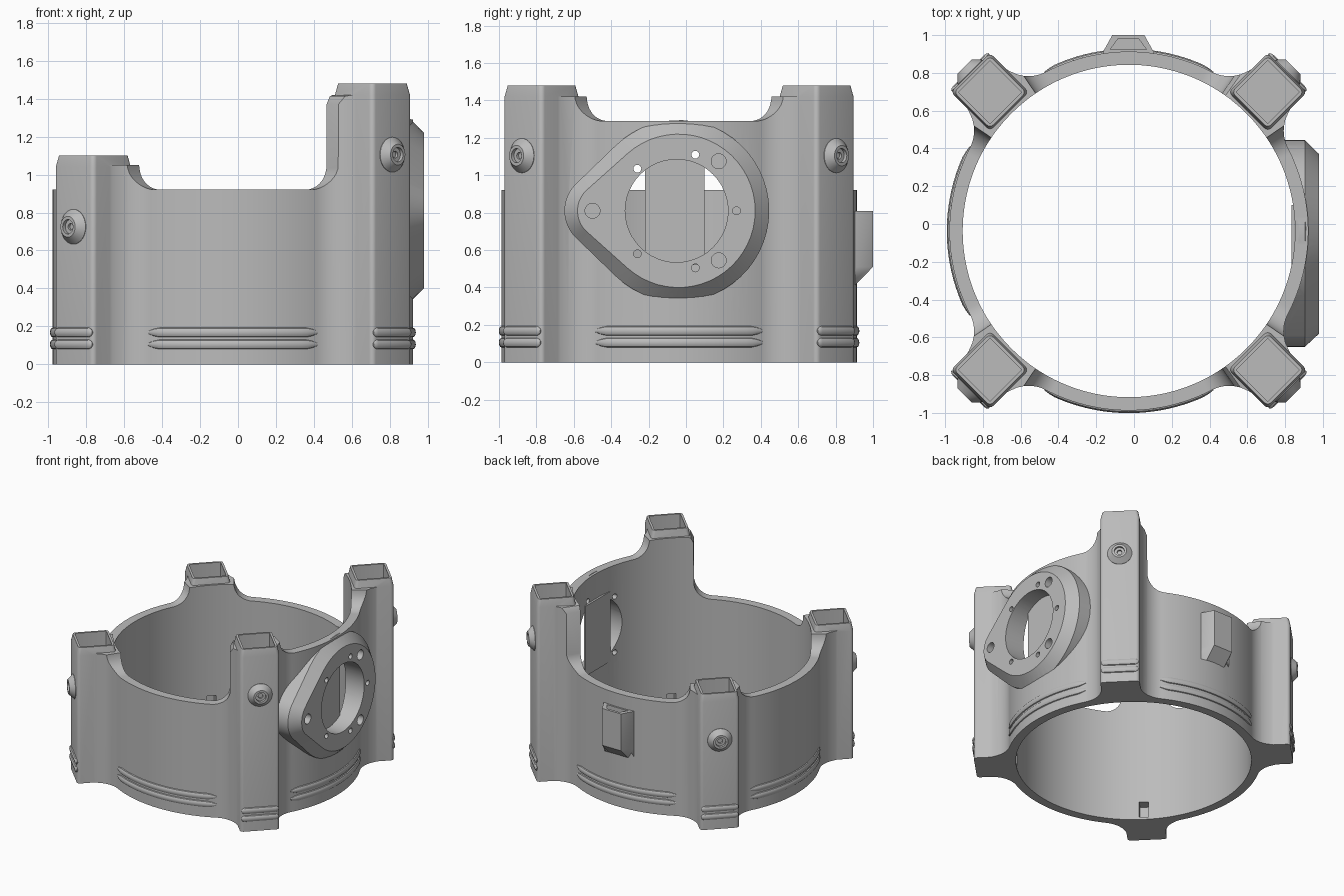
import bpy, bmesh
from math import sin, cos, pi, radians, sqrt, acos, atan2
from mathutils import Matrix, Vector

if "Cube" in bpy.data.objects:
    bpy.data.objects.remove(bpy.data.objects["Cube"])

grey = bpy.data.materials.new("plain grey")
grey.use_nodes = True
grey.diffuse_color = (0.5, 0.5, 0.5, 1)
grey.node_tree.nodes["Principled BSDF"].inputs["Base Color"].default_value = (0.5, 0.5, 0.5, 1)

CENTRE = Matrix.Translation((-0.027, -0.037, 0))
R_IN, R_OUT, POST_U, POST_H, FIL = 0.88, 0.95, 1.04, 0.147, 0.2
LOW_RIM, HIGH_RIM, LOW_TOP, HIGH_TOP = 0.92, 1.29, 1.10, 1.48
POSTS = {45: HIGH_TOP, 135: LOW_TOP, 225: LOW_TOP, 315: HIGH_TOP}


def loft(name, rings, matrix=Matrix(), closed=False):
    """Skin equal-count loops; cap both ends, or close the loop of loops."""
    bm = bmesh.new()
    loops = [[bm.verts.new(matrix @ Vector(p)) for p in ring] for ring in rings]
    pairs = list(zip(loops, loops[1:]))
    if closed:
        pairs.append((loops[-1], loops[0]))
    else:
        bm.faces.new(loops[0])
        bm.faces.new(loops[-1])
    n = len(loops[0])
    for a, b in pairs:
        for i in range(n):
            j = (i + 1) % n
            bm.faces.new((a[i], a[j], b[j], b[i]))
    bmesh.ops.recalc_face_normals(bm, faces=bm.faces)
    mesh = bpy.data.meshes.new(name)
    bm.to_mesh(mesh)
    bm.free()
    mesh.materials.append(grey)
    ob = bpy.data.objects.new(name, mesh)
    bpy.context.collection.objects.link(ob)
    return ob


def boolean(target, other, op):
    mod = target.modifiers.new("cut", 'BOOLEAN')
    mod.operation, mod.object, mod.solver = op, other, 'EXACT'
    bpy.context.view_layer.objects.active = target
    bpy.ops.object.modifier_apply(modifier=mod.name)
    bpy.data.objects.remove(other)


def box(name, lo, hi, matrix=Matrix()):
    (x, y, z), (X, Y, Z) = lo, hi
    return loft(name, [[(x, y, h), (X, y, h), (X, Y, h), (x, Y, h)] for h in (z, Z)], matrix)


def disc(r, x, y, z, n=48):
    """Circle facing along x."""
    return [(x, y + r * cos(2 * pi * i / n), z + r * sin(2 * pi * i / n)) for i in range(n)]


def frame(angle):
    return CENTRE @ Matrix.Rotation(radians(angle), 4, 'Z')


# Ring wall: outline flows into the posts, rim sweeps up beside them
fil_v = POST_H - 0.002 + FIL
fil_u = sqrt((R_OUT + FIL) ** 2 - fil_v ** 2)
in_post, on_ring = atan2(POST_H - 0.002, fil_u), atan2(fil_v, fil_u)


def outer_radius(phi):
    phi = abs(phi)
    if phi <= in_post:
        return fil_u / cos(phi) * cos(in_post) / cos(in_post)
    if phi >= on_ring:
        return R_OUT
    d = fil_u * cos(phi) + fil_v * sin(phi)
    return d - sqrt(max(0, d * d - fil_u ** 2 - fil_v ** 2 + FIL ** 2))


def rim_height(phi, rim, top):
    v, r = 0.9 * sin(abs(phi)), 0.13
    z = rim
    if v < 0.3:
        d = min(r, 0.3 - v)
        z = rim + r - sqrt(r * r - d * d)
    if v < 0.17:
        z = max(min(z, top - 0.04), top - 0.06 - max(0, v - 0.145) * 2)
    return z


half = [3.5, 7.2, 8.2, 9.5, 10.85, 10.95] + [11.4 + 0.6 * i for i in range(16)] + [22 + 2.3 * i for i in range(10)]
offsets = [-45] + [-a for a in reversed(half)] + [0] + half
sections = []
for angle, top in POSTS.items():
    for off in offsets:
        t, phi = radians(angle + off), radians(off)
        rim = HIGH_RIM if cos(t) > 0.708 else LOW_RIM
        z, r = rim_height(phi, rim, top), outer_radius(phi)
        sections.append([(R_IN * cos(t), R_IN * sin(t), 0), (r * cos(t), r * sin(t), 0),
                         (r * cos(t), r * sin(t), z), (R_IN * cos(t), R_IN * sin(t), z)])
body = loft("ring_housing", sections, CENTRE, closed=True)


# Corner posts with tapered tops
def square(h, z, r=0.025):
    pts = []
    for k in range(4):
        a = pi / 4 + k * pi / 2
        cx, cy = (h - r) * sqrt(2) * cos(a), (h - r) * sqrt(2) * sin(a)
        for i in range(5):
            b = k * pi / 2 + i * pi / 8
            pts.append((POST_U + cx + r * cos(b), cy + r * sin(b), z))
    return pts


for angle, top in POSTS.items():
    boolean(body, loft("post", [square(POST_H, 0), square(POST_H, top - 0.06),
                                square(POST_H - 0.012, top)], frame(angle)), 'UNION')


# Side mount: teardrop flange with a sloped edge
FY, FZ = -0.04, 0.81


def teardrop(x, R, r, nose):
    a = acos((R - r) / (FY - nose))
    pts = []
    for i in range(41):
        t = -(pi - a) + 2 * (pi - a) * i / 40
        pts.append((x, FY + R * cos(t), FZ + R * sin(t)))
    for i in range(17):
        t = pi - a + 2 * a * i / 16
        pts.append((x, nose + r * cos(t), FZ + r * sin(t)))
    return pts


flange = loft("flange", [teardrop(0.5, 0.485, 0.2, -0.45), teardrop(0.905, 0.485, 0.2, -0.45),
                         teardrop(0.98, 0.41, 0.15, -0.43)])
core = loft("core", [[(0.9 * cos(2 * pi * i / 128), 0.9 * sin(2 * pi * i / 128), z) for i in range(128)]
                     for z in (-0.5, 2)], CENTRE)
boolean(flange, core, 'DIFFERENCE')
boolean(body, flange, 'UNION')


# Rear clip: wedge-bottomed block with a pocket from above
def clip_ring(z, deepest):
    pts = [(0.135, 0.88), (0.135, 0.91), (0.085, 1.0)]
    pts = pts + [(-x, y) for x, y in reversed(pts)]
    return [(x - 0.03, min(y, deepest + 0.01 * (y - 0.9)), z) for x, y in pts]


boolean(body, loft("clip", [clip_ring(0.41, 0.9), clip_ring(0.51, 1.0), clip_ring(0.81, 1.0)]), 'UNION')
pocket = [(0.095, 0.925), (0.055, 0.98), (-0.055, 0.98), (-0.095, 0.925)]
boolean(body, loft("pocket", [[(x - 0.03, y, z) for x, y in pocket] for z in (0.55, 0.9)]), 'DIFFERENCE')

# Post sockets and the small slots low on the inside
for angle, top in POSTS.items():
    boolean(body, loft("socket", [square(0.118, 0.2, 0.006), square(0.118, 2, 0.006)], frame(angle)), 'DIFFERENCE')
    boolean(body, box("slot", (0.8, -0.035, 0.02), (0.96, 0.035, 0.15), frame(angle)), 'DIFFERENCE')

# Mount openings: main bore, through holes, shallow holes
boolean(body, loft("bore", [disc(0.275, x, FY - 0.01, FZ) for x in (0.5, 1.2)]), 'DIFFERENCE')
for y, z in ((-0.26, 1.035), (0.05, 1.11), (0.27, 0.81), (-0.26, 0.58), (0.05, 0.505)):
    boolean(body, loft("hole", [disc(0.021, x, y, z, 16) for x in (0.5, 1.2)]), 'DIFFERENCE')
for y, z in ((-0.5, 0.81), (0.175, 1.075), (0.175, 0.545)):
    boolean(body, loft("hole", [disc(0.04, x, y, z, 24) for x in (0.9, 1.2)]), 'DIFFERENCE')

# Flat strip across the bore
parts = [body, box("bore_strip", (0.834, -0.22, 0.52), (0.85, 0.10, 1.09))]

# Screw bosses on the outer post faces
for n, (angle, top) in enumerate(POSTS.items()):
    profile = [(0.092, 0.13), (0.092, 0.15), (0.055, 0.19), (0.038, 0.19), (0.038, 0.17), (0.018, 0.17), (0.018, 0.155)]
    parts.append(loft(f"screw_boss_{n + 1}", [disc(r, POST_U + u, 0, top - 0.375, 32) for r, u in profile],
                      frame(angle)))


# Paired ribs around the foot of the wall and the posts
def rib_section(place, s, z):
    return [place(0.014 * s * cos(t), z + 0.025 * s * sin(t)) for t in [2 * pi * i / 12 for i in range(12)]]


ends = [0.3, 0.75, 1]
for n in range(4):
    for z, level in ((0.105, "lower"), (0.168, "upper")):
        rings = []
        for i in range(29):
            t = radians(-28 + 2 * i)
            s = ends[min(i, 28 - i, 2)]
            rings.append(rib_section(lambda d, h: ((R_OUT + d) * cos(t), (R_OUT + d) * sin(t), h), s, z))
        parts.append(loft(f"wall_rib_{level}_{n + 1}", rings, frame(90 * n)))
        rings = []
        for v, s in ((-0.14, 0.3), (-0.13, 0.75), (-0.115, 1), (0.115, 1), (0.13, 0.75), (0.14, 0.3)):
            rings.append(rib_section(lambda d, h: (POST_U + POST_H + d, v, h), s, z))
        parts.append(loft(f"post_rib_{level}_{n + 1}", rings, frame(45 + 90 * n)))

# Smooth curves, crisp corners
bpy.ops.object.select_all(action='DESELECT')
for ob in parts:
    ob.select_set(True)
bpy.context.view_layer.objects.active = body
bpy.ops.object.shade_smooth_by_angle(angle=radians(30))
